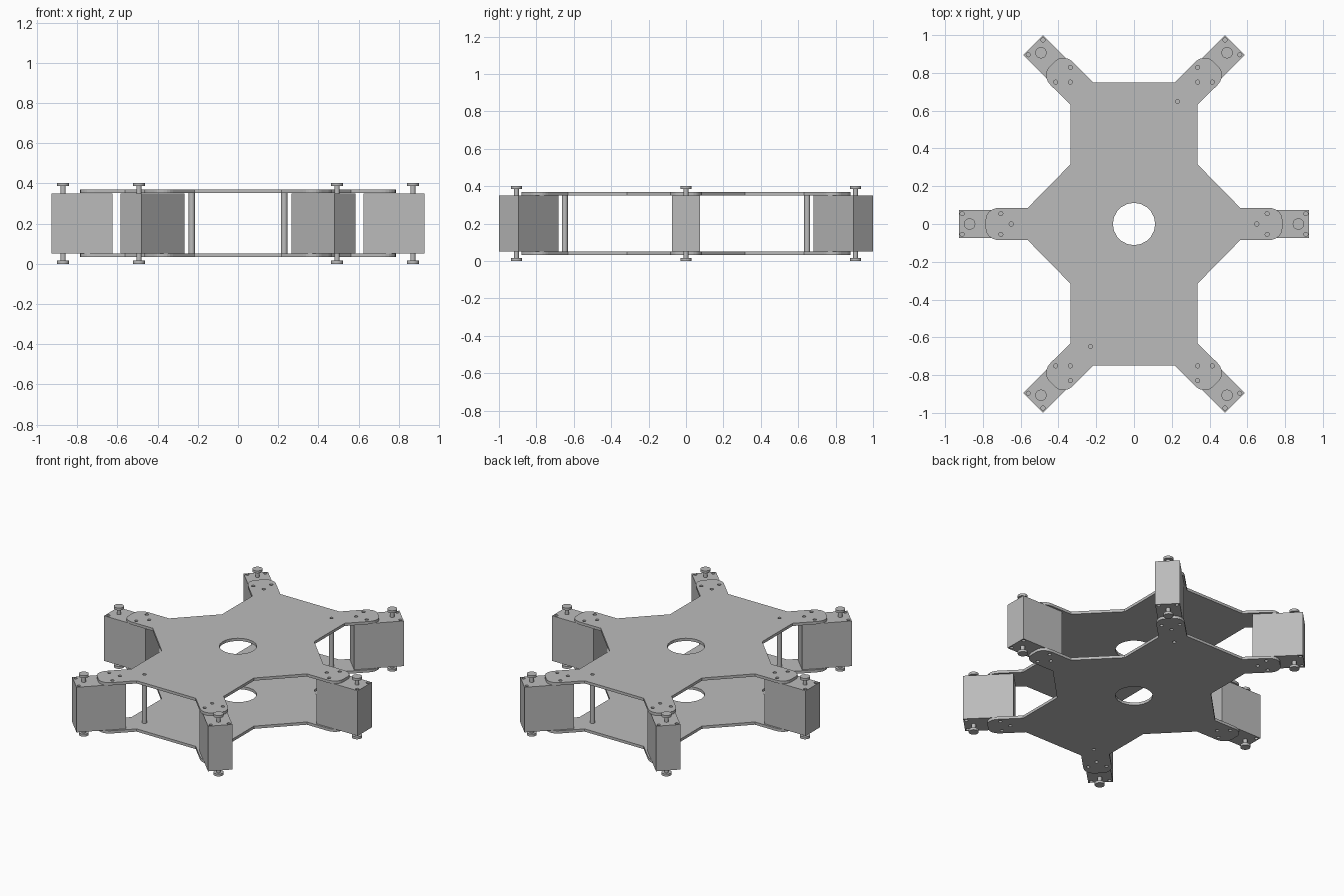
import bpy, bmesh, math
from mathutils import Matrix, Vector

cube = bpy.data.objects.get("Cube")
if cube:
    bpy.data.objects.remove(cube, do_unlink=True)

grey = bpy.data.materials.new("plain_grey")
grey.use_nodes = True
grey.diffuse_color = (0.5, 0.5, 0.5, 1)
grey.node_tree.nodes["Principled BSDF"].inputs["Base Color"].default_value = (0.5, 0.5, 0.5, 1)

MID = 0.201                       # height of the mirror plane
ARM_HALF, PLATE_END = 0.085, -0.142
BOX_LEN, BOX_HALF = 0.302, 0.074
BOX_LOW, BOX_HIGH = 0.052, 0.35
PLATE_LOW, PLATE_HIGH = 0.351, 0.369
POSTS = [(0.23, 0.648), (-0.23, -0.648)]


def frame(x, y, degrees):
    """Arm frame: origin at the outer end of the arm, x pointing outwards."""
    return Matrix.Translation((x, y, 0)) @ Matrix.Rotation(math.radians(degrees), 4, 'Z')


ARMS = {
    "left": frame(0.927, 0, 0), "right": frame(-0.927, 0, 180),
    "back_left": frame(0.533, 0.947, 45), "back_right": frame(-0.533, 0.947, 135),
    "front_right": frame(-0.533, -0.947, 225), "front_left": frame(0.533, -0.947, 315),
}


def make(name, bm):
    bmesh.ops.recalc_face_normals(bm, faces=bm.faces)
    mesh = bpy.data.meshes.new(name)
    bm.to_mesh(mesh)
    bm.free()
    mesh.materials.append(grey)
    ob = bpy.data.objects.new(name, mesh)
    bpy.context.collection.objects.link(ob)
    return ob


def activate(ob):
    bpy.ops.object.select_all(action='DESELECT')
    ob.select_set(True)
    bpy.context.view_layer.objects.active = ob


def cylinder(bm, x, y, low, high, r, sides=16):
    bmesh.ops.create_cone(bm, cap_ends=True, segments=sides, radius1=r, radius2=r, depth=high - low,
                          matrix=Matrix.Translation((x, y, (low + high) / 2)))


def flip(z):
    return 2 * MID - z


# Hole cutter: matching shallow holes from above and below
HOLES = [(-0.277, 0), (-0.222, 0.055), (-0.222, -0.055), (-0.017, 0.055), (-0.017, -0.055)]
bm = bmesh.new()
spots = [m @ Vector((x, y, 0)) for m in ARMS.values() for x, y in HOLES]
spots += [Vector((x, y, 0)) for x, y in POSTS]
for p in spots:
    cylinder(bm, p.x, p.y, 0.31, 0.45, 0.011, 12)
    cylinder(bm, p.x, p.y, flip(0.45), flip(0.31), 0.011, 12)
cylinder(bm, 0, 0, -0.1, 0.5, 0.112, 20)
cutter = make("hole_cutter", bm)
cutter.hide_render = True


def cut(ob):
    mod = ob.modifiers.new("holes", 'BOOLEAN')
    mod.operation, mod.solver, mod.object = 'DIFFERENCE', 'EXACT', cutter
    activate(ob)
    bpy.ops.object.modifier_apply(modifier=mod.name)


# Plates: one quarter of the outline, mirrored to all four
def tip():
    """Rounded arm end in the arm frame, from -y to +y."""
    rx, ry = 0.07, 0.06
    arc = [math.radians(a) for a in range(0, 91, 15)]
    upper = [(PLATE_END - rx + rx * math.cos(a), ARM_HALF - ry + ry * math.sin(a)) for a in arc]
    return [(x, -y) for x, y in reversed(upper)] + upper


def placed_tip(arm):
    return [(ARMS[arm] @ Vector((x, y, 0))).to_2d() for x, y in tip()]


quarter = [p for p in placed_tip("left") if p.y > 0]
quarter += [Vector(p) for p in ((0.563, ARM_HALF), (0.337, 0.315), (0.337, 0.631))]
quarter += placed_tip("back_left") + [Vector((0.216, 0.75))]
outline = []
for sx, sy in ((1, 1), (-1, 1), (-1, -1), (1, -1)):
    part = [(p.x * sx, p.y * sy) for p in quarter]
    outline += part if sx == sy else part[::-1]

for name, low in (("top_plate", PLATE_LOW), ("bottom_plate", flip(PLATE_HIGH))):
    bm = bmesh.new()
    face = bm.faces.new([bm.verts.new((x, y, low)) for x, y in outline])
    ext = bmesh.ops.extrude_face_region(bm, geom=[face])
    bmesh.ops.translate(bm, vec=(0, 0, PLATE_HIGH - PLATE_LOW),
                        verts=[v for v in ext["geom"] if isinstance(v, bmesh.types.BMVert)])
    cut(make(name, bm))

# Motor boxes at the arm ends, with a flanged shaft above and below
smooth = []
for name, m in ARMS.items():
    bm = bmesh.new()
    bmesh.ops.create_cube(bm, size=1, matrix=m
                          @ Matrix.Translation((-BOX_LEN / 2, 0, (BOX_LOW + BOX_HIGH) / 2))
                          @ Matrix.Diagonal((BOX_LEN, 2 * BOX_HALF, BOX_HIGH - BOX_LOW, 1)))
    cut(make(name + "_motor_box", bm))

    p = m @ Vector((-0.057, 0, 0))
    bm = bmesh.new()
    for low, high, r in ((BOX_HIGH - 0.005, 0.39, 0.013), (0.386, 0.402, 0.03)):
        cylinder(bm, p.x, p.y, low, high, r, 24)
        cylinder(bm, p.x, p.y, flip(high), flip(low), r, 24)
    smooth.append(make(name + "_output_shafts", bm))

# Spacer posts between the plates
for name, (x, y) in zip(("back_post", "front_post"), POSTS):
    bm = bmesh.new()
    cylinder(bm, x, y, flip(PLATE_LOW), PLATE_LOW, 0.016)
    smooth.append(make(name, bm))

for ob in smooth:
    activate(ob)
    bpy.ops.object.shade_smooth_by_angle(angle=math.radians(35))

bpy.data.objects.remove(cutter, do_unlink=True)
